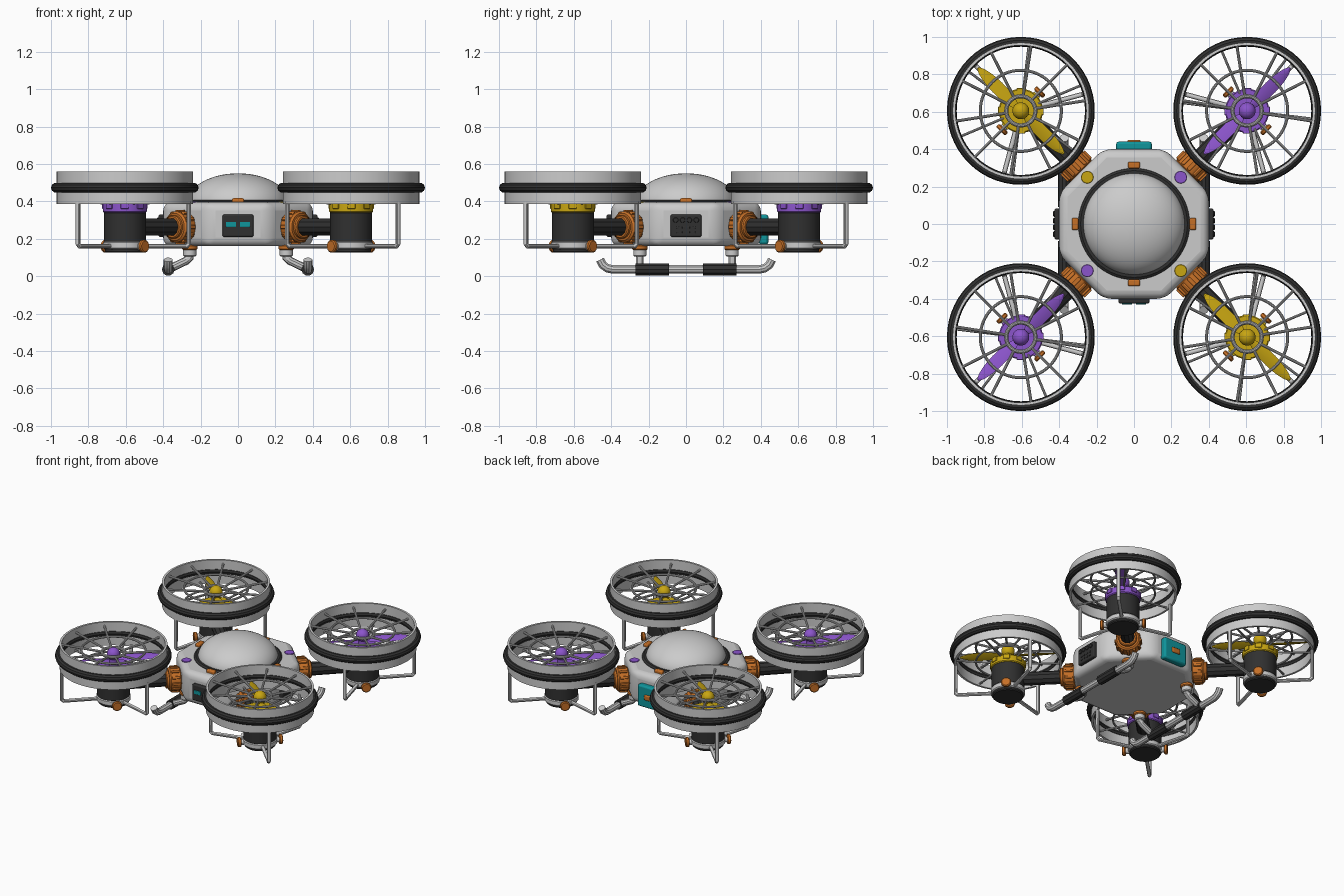
import bpy, bmesh, math
from mathutils import Matrix, Vector

old = bpy.data.objects.get("Cube")
if old:
    bpy.data.objects.remove(old)


def material(name, r, g, b):
    m = bpy.data.materials.new(name)
    m.use_nodes = True
    m.diffuse_color = (r, g, b, 1)
    m.node_tree.nodes["Principled BSDF"].inputs["Base Color"].default_value = (r, g, b, 1)
    return m


SHELL = material("light grey", 0.6, 0.6, 0.6)
METAL = material("mid grey", 0.5, 0.5, 0.5)
BLACK = material("soft black", 0.03, 0.03, 0.03)
ORANGE = material("orange", 0.56, 0.16, 0.02)
YELLOW = material("yellow", 0.58, 0.38, 0.006)
PURPLE = material("purple", 0.26, 0.09, 0.6)
TEAL = material("teal", 0.005, 0.3, 0.33)
HOME = Matrix.Identity(4)


def finish(name, bm, mat, place=HOME, bevel=0, segments=2):
    """Turn a bmesh into a placed, shaded object."""
    bmesh.ops.recalc_face_normals(bm, faces=bm.faces)
    me = bpy.data.meshes.new(name)
    bm.to_mesh(me)
    bm.free()
    me.materials.append(mat)
    for p in me.polygons:
        p.use_smooth = True
    me.set_sharp_from_angle(angle=math.radians(35))
    ob = bpy.data.objects.new(name, me)
    ob.matrix_world = place
    bpy.context.scene.collection.objects.link(ob)
    if bevel:
        b = ob.modifiers.new("rounding", "BEVEL")
        b.width, b.segments = bevel, segments
    return ob


def box(name, center, size, mat, place=HOME, bevel=0.008):
    bm = bmesh.new()
    bmesh.ops.create_cube(bm, size=1)
    bmesh.ops.scale(bm, vec=size, verts=bm.verts)
    bmesh.ops.translate(bm, vec=center, verts=bm.verts)
    return finish(name, bm, mat, place, bevel)


def lathe(name, profile, mat, place=HOME, steps=48, closed=False):
    """Spin (radius, height) points about local z."""
    bm = bmesh.new()
    pts = [bm.verts.new((r, 0, z)) for r, z in profile]
    edges = [bm.edges.new(e) for e in zip(pts, pts[1:])]
    if closed:
        edges.append(bm.edges.new((pts[-1], pts[0])))
    bmesh.ops.spin(bm, geom=pts + edges, cent=(0, 0, 0), axis=(0, 0, 1),
                   angle=math.tau, steps=steps, use_duplicate=False)
    bmesh.ops.remove_doubles(bm, verts=bm.verts, dist=0.0001)
    return finish(name, bm, mat, place)


def drum(name, r, z0, z1, mat, place=HOME, c=0.006):
    return lathe(name, [(0, z0), (r - c, z0), (r, z0 + c), (r, z1 - c), (r - c, z1), (0, z1)],
                 mat, place)


def ring(name, radius, thick, z, mat, place=HOME):
    arc = [math.tau * i / 10 for i in range(10)]
    return lathe(name, [(radius + thick * math.cos(a), z + thick * math.sin(a)) for a in arc],
                 mat, place, 56, True)


def tube(name, points, r, mat, place=HOME):
    """Round pipe along a path, with capped ends."""
    cu = bpy.data.curves.new(name, "CURVE")
    cu.dimensions = "3D"
    cu.bevel_depth, cu.bevel_resolution, cu.use_fill_caps = r, 3, True
    sp = cu.splines.new("POLY")
    sp.points.add(len(points) - 1)
    for p, co in zip(sp.points, points):
        p.co = (*co, 1)
    tmp = bpy.data.objects.new(name, cu)
    bm = bmesh.new()
    me = tmp.to_mesh()
    bm.from_mesh(me)
    tmp.to_mesh_clear()
    bpy.data.objects.remove(tmp)
    return finish(name, bm, mat, place)


def turn(deg):
    return Matrix.Rotation(math.radians(deg), 4, "Z")


def aim(origin, direction):
    """Frame whose local z points along a direction."""
    q = Vector(direction).to_track_quat("Z", "Y")
    return Matrix.Translation(origin) @ q.to_matrix().to_4x4()


# Central body
bm = bmesh.new()
bmesh.ops.create_cone(bm, cap_ends=True, segments=8, depth=0.235,
                      radius1=0.4 / math.cos(math.pi / 8), radius2=0.4 / math.cos(math.pi / 8))
finish("body", bm, SHELL, Matrix.Translation((0, 0, 0.278)) @ turn(22.5), 0.045, 4)

# Dome, its seal and four clips
dome = [(0.272 * math.cos(a), 0.39 + 0.16 * math.sin(a))
        for a in (math.pi / 2 * i / 14 for i in range(15))]
lathe("dome", dome, SHELL, steps=64)
ring("dome_seal", 0.278, 0.024, 0.384, BLACK)
for k in range(4):
    box("dome_clip", (0.315, 0, 0.397), (0.035, 0.065, 0.04), ORANGE, turn(90 * k))

# Front display, side control panels and rear hatch
for name, deg in (("front_display", -90), ("left_panel", 0), ("right_panel", 180)):
    box(name, (0.405, 0, 0.27), (0.04, 0.165, 0.12), BLACK, turn(deg))
for y in (-0.037, 0.037):
    box("display_eye", (0.426, y, 0.277), (0.008, 0.055, 0.028), TEAL, turn(-90), 0.002)
for deg in (0, 180):
    for y in (-0.055, -0.018, 0.018, 0.055):
        drum("panel_knob", 0.014, 0, 0.008, BLACK, turn(deg) @ aim((0.424, y, 0.3), (1, 0, 0)), 0.002)
        for z in (0.235, 0.26):
            box("panel_button", (0.426, y * 0.8, z), (0.006, 0.012, 0.01), BLACK, turn(deg), 0.001)
box("rear_hatch", (0, 0.415, 0.25), (0.19, 0.05, 0.16), TEAL, bevel=0.012)
box("hatch_latch", (0, 0.44, 0.25), (0.07, 0.02, 0.04), ORANGE)

# Landing skids
for s in (-1, 1):
    x = 0.373 * s
    half = [(0.30, 0.036), (0.39, 0.036), (0.42, 0.042), (0.445, 0.06), (0.46, 0.088)]
    path = [(x, -y, z) for y, z in reversed(half)] + [(x, y, z) for y, z in half]
    tube("skid_rail", path, 0.024, SHELL)
    for t in (-1, 1):
        tube("skid_grip", [(x, 0.09 * t, 0.036), (x, 0.27 * t, 0.036)], 0.034, BLACK)
        leg = Matrix.Translation((0.258 * s, 0.247 * t, 0))
        drum("leg_socket", 0.042, 0.14, 0.168, ORANGE, leg)
        drum("leg_cuff", 0.035, 0.105, 0.145, SHELL, leg)
        tube("skid_leg", [(0, 0, 0.125), (0, 0, 0.1), (0.02 * s, 0, 0.082), (0.115 * s, 0, 0.036)],
             0.022, SHELL, leg)


def blade_mesh(side):
    """Tapered, slightly pitched propeller blade along local x."""
    bm = bmesh.new()
    rows = []
    for i in range(13):
        t = i / 12
        w = 0.014 + 0.022 * math.sin(math.pi * min(1, t * 1.05)) ** 0.7 if t < 0.9 else 0.02 - 0.14 * (t - 0.9)
        rows.append([bm.verts.new((side * (0.03 + 0.295 * t), side * w * v, 0.45 + 0.3 * w * v + h))
                     for v, h in ((-1, 0), (0, 0.007), (1, 0), (0, -0.005))])
    for a, b in zip(rows, rows[1:]):
        for j in range(4):
            bm.faces.new((a[j], a[j - 1], b[j - 1], b[j]))
    bm.faces.new(rows[0])
    bm.faces.new(rows[-1])
    return bm


def rotor(sx, sy):
    """One arm with motor, propeller and guard; local +x points outward."""
    colour = YELLOW if sx * sy < 0 else PURPLE
    spin = turn(math.degrees(math.atan2(sy, sx)))
    hub = Matrix.Translation((0.605 * sx, 0.605 * sy, 0)) @ spin

    # Arm, ribbed collar and badge
    tube("arm", [(0.38, 0, 0.263), (0.80, 0, 0.263)], 0.047, BLACK, spin)
    collar = spin @ aim((0.395, 0, 0.263), (1, 0, 0))
    drum("arm_collar", 0.083, 0, 0.085, ORANGE, collar, 0.01)
    drum("arm_collar_lip", 0.062, 0.08, 0.105, ORANGE, collar)
    for k in range(12):
        box("collar_rib", (0.083, 0, 0.042), (0.018, 0.02, 0.055), ORANGE, collar @ turn(30 * k), 0.004)
    drum("badge", 0.033, 0.392, 0.4, colour, Matrix.Translation((0.25 * sx, 0.25 * sy, 0)), 0.002)

    # Motor
    drum("motor_foot", 0.105, 0.127, 0.15, BLACK, hub)
    drum("motor_flange", 0.116, 0.145, 0.185, SHELL, hub)
    drum("motor_can", 0.112, 0.18, 0.345, BLACK, hub)
    drum("motor_cap", 0.118, 0.34, 0.395, colour, hub)
    for k in range(8):
        box("cap_tooth", (0.116, 0, 0.378), (0.012, 0.045, 0.035), colour, hub @ turn(45 * k), 0.003)
    for s in (-1, 1):
        knob = hub @ aim((0, 0.1 * s, 0.16), (0, s, 0))
        drum("motor_knob_stem", 0.02, 0, 0.04, SHELL, knob)
        drum("motor_knob", 0.034, 0.03, 0.055, ORANGE, knob)

    # Propeller
    drum("propeller_shaft", 0.03, 0.39, 0.48, colour, hub)
    bm = bmesh.new()
    bmesh.ops.create_uvsphere(bm, u_segments=24, v_segments=14, radius=0.045)
    finish("spinner", bm, colour, hub @ Matrix.Translation((0, 0, 0.485)))
    for s in (-1, 1):
        finish("propeller_blade", blade_mesh(s), colour, hub)

    # Guard duct, bumper and grilles
    lathe("duct", [(0.35, 0.385), (0.365, 0.385), (0.365, 0.56), (0.35, 0.56)], SHELL, hub, 64, True)
    ring("bumper", 0.369, 0.026, 0.473, BLACK, hub)
    ring("grille_ring", 0.217, 0.008, 0.512, METAL, hub)
    ring("grille_hub", 0.078, 0.011, 0.495, METAL, hub)
    for k in range(10):
        tube("grille_spoke", [(0.078, 0, 0.495), (0.217, 0, 0.512), (0.355, 0, 0.53)], 0.008,
             METAL, hub @ turn(36 * k + 18))
    ring("lower_grille_ring", 0.217, 0.007, 0.4, METAL, hub)
    for k in range(6):
        tube("lower_grille_spoke", [(0.1, 0, 0.39), (0.355, 0, 0.4)], 0.007, METAL,
             hub @ turn(60 * k + 8))

    # Duct struts
    for deg in (0, 120, -120):
        tube("duct_strut", [(0.1, 0, 0.16), (0.342, 0, 0.16), (0.354, 0, 0.172), (0.354, 0, 0.4)],
             0.013, SHELL, hub @ turn(deg))


for sx in (-1, 1):
    for sy in (-1, 1):
        rotor(sx, sy)
